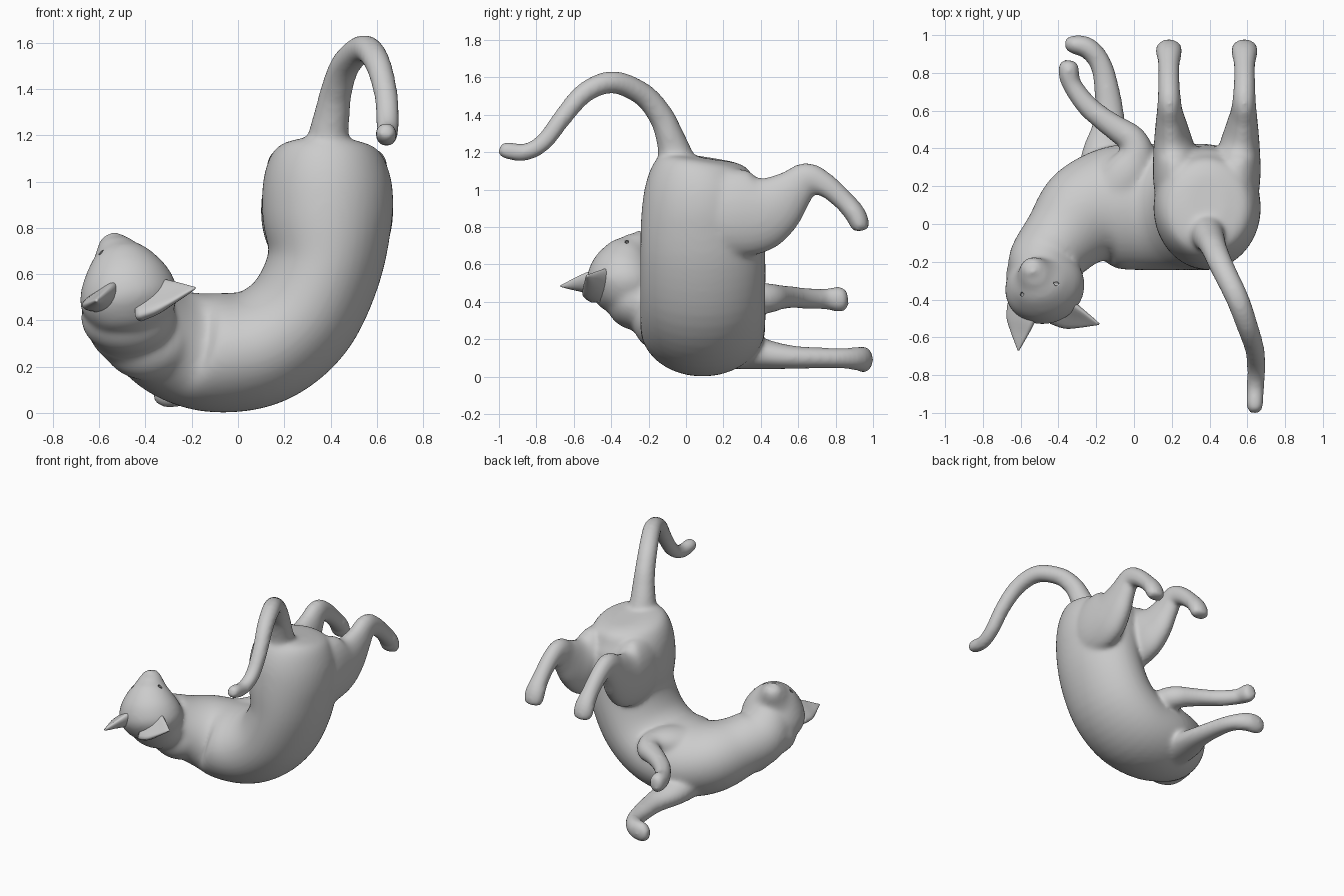
import bpy, bmesh, math
from mathutils import Vector, Matrix

X, Y, Z = Vector((1, 0, 0)), Vector((0, 1, 0)), Vector((0, 0, 1))


def smooth_path(rows, sub):
    """Catmull-Rom through rows of (x, y, z, half width, half depth)."""
    out = []
    for i in range(len(rows) - 1):
        p = [rows[max(0, min(len(rows) - 1, i + k))] for k in (-1, 0, 1, 2)]
        for s in range(sub):
            t = s / sub
            out.append([0.5 * (2 * b + (c - a) * t + (2 * a - 5 * b + 4 * c - d) * t * t
                               + (3 * b - a - 3 * c + d) * t ** 3) for a, b, c, d in zip(*p)])
    return out + [list(rows[-1])]


def tube(bm, rows, side, sub=4, seg=24, cup=0.0):
    """Sweep an ellipse along rows; width lies across side, depth along it."""
    pts = smooth_path(rows, sub)
    pos = [Vector(p[:3]) for p in pts]
    rings = []
    for i, p in enumerate(pts):
        t = (pos[min(i + 1, len(pos) - 1)] - pos[max(i - 1, 0)]).normalized()
        n = t.cross(side).normalized()
        b = n.cross(t)
        ring = []
        for k in range(seg):
            a = 2 * math.pi * k / seg
            bend = cup * p[3] * math.cos(a) ** 2
            ring.append(bm.verts.new(pos[i] + n * p[3] * math.cos(a) + b * (p[4] * math.sin(a) + bend)))
        rings.append(ring)
    for r0, r1 in zip(rings, rings[1:]):
        for k in range(seg):
            bm.faces.new((r0[k], r0[(k + 1) % seg], r1[(k + 1) % seg], r1[k]))
    bm.faces.new(rings[0])
    bm.faces.new(rings[-1])


def ball(bm, centre, frame, size):
    m = Matrix.Translation(centre) @ frame.to_4x4() @ Matrix.Diagonal((*size, 1))
    bmesh.ops.create_uvsphere(bm, u_segments=24, v_segments=16, radius=1, matrix=m)


def finish(name, bm):
    bmesh.ops.recalc_face_normals(bm, faces=bm.faces)
    me = bpy.data.meshes.new(name)
    bm.to_mesh(me)
    bm.free()
    for f in me.polygons:
        f.use_smooth = True
    ob = bpy.data.objects.new(name, me)
    bpy.context.collection.objects.link(ob)
    return ob


# Head frame: columns are head right, head up, face direction
face = Vector((-0.2, 0.15, 0.97)).normalized()
right = Vector((0.95, 0.3, 0.15))
right = (right - face * right.dot(face)).normalized()
up = right.cross(face)
frame = Matrix((right, up, face)).transposed()
head = Vector((-0.478, -0.33, 0.53))
local = lambda r, u, f: head + right * r + up * u + face * f

bm = bmesh.new()
# Torso and neck
tube(bm, [(.388, .115, 1.17, .1, .14), (.387, .11, 1.14, .215, .24), (.385, .09, 1.03, .272, .3),
          (.387, .085, .86, .283, .325), (.375, .09, .64, .25, .335), (.27, .09, .415, .25, .335),
          (.1, .09, .285, .255, .335), (-.1, .085, .26, .258, .328), (-.26, .04, .29, .24, .28),
          (-.385, -.08, .35, .205, .215), (-.475, -.2, .42, .195, .185), (-.485, -.3, .53, .15, .16)], Y, 5, 40)
# Nape
ball(bm, (-.475, -.27, .41), Matrix.Identity(3), (.205, .16, .16))
ball(bm, (-.39, -.14, .31), Matrix.Identity(3), (.2, .15, .17))
# Head and muzzle
tube(bm, [(*local(0, o, f), ru, rr) for f, o, rr, ru in
          [(-.19, 0, .07, .07), (-.15, 0, .155, .13), (-.06, 0, .212, .192), (.03, 0, .203, .188),
           (.11, -.015, .158, .148), (.17, -.04, .105, .1), (.225, -.062, .07, .07),
           (.262, -.064, .042, .035)]], right, 4, 32)
# Nose
ball(bm, local(0, -.04, .25), frame, (.026, .022, .022))
# Hind legs, mirrored about the hip centre
hind = [(.53, .02, .87, .2, .1), (.548, .22, .875, .235, .12), (.557, .38, .88, .222, .112),
        (.57, .48, .92, .172, .092), (.58, .575, 1.0, .117, .072), (.583, .65, 1.062, .085, .063),
        (.585, .75, 1.022, .065, .058), (.585, .84, .945, .057, .058), (.585, .905, .87, .057, .07),
        (.585, .93, .81, .052, .07), (.585, .935, .78, .038, .056)]
tube(bm, hind, X)
tube(bm, [(.77 - r[0], *r[1:]) for r in hind], X)
# Upper front leg
tube(bm, [(-.13, .12, .4, .15, .1), (-.04, .25, .42, .135, .1), (.01, .36, .42, .1, .09),
          (-.01, .445, .42, .08, .08), (-.085, .5, .425, .07, .067), (-.17, .56, .425, .062, .06),
          (-.255, .635, .42, .058, .057), (-.33, .74, .415, .052, .056), (-.345, .8, .415, .057, .068),
          (-.345, .845, .41, .052, .064), (-.343, .868, .41, .03, .037)], Z)
# Lower front leg
tube(bm, [(-.18, .12, .18, .14, .14), (-.16, .36, .13, .12, .092), (-.13, .55, .105, .083, .065),
          (-.15, .75, .1, .065, .056), (-.185, .865, .098, .058, .058), (-.25, .935, .095, .057, .068),
          (-.325, .95, .09, .05, .068), (-.365, .95, .09, .03, .037)], Z)
# Tail
tube(bm, [(.39, -.02, 1.06, .11, .11), (.392, -.06, 1.2, .09, .088), (.408, -.092, 1.3, .075, .077),
          (.427, -.137, 1.4, .068, .069), (.468, -.232, 1.51, .063, .065), (.545, -.39, 1.575, .061, .062),
          (.6, -.54, 1.52, .056, .058), (.638, -.66, 1.385, .051, .053), (.648, -.76, 1.255, .048, .051),
          (.643, -.86, 1.2, .047, .047), (.64, -.96, 1.21, .047, .047), (.64, -1.0, 1.217, .03, .03)], X)
body = finish("cat_body", bm)

# Fuse the body parts into one smooth skin
rm = body.modifiers.new("fuse", 'REMESH')
rm.mode, rm.voxel_size, rm.use_smooth_shade = 'VOXEL', 0.013, True
sm = body.modifiers.new("soften", 'SMOOTH')
sm.factor, sm.iterations = 0.5, 20

# Eye sockets
bm = bmesh.new()
for s in (-1, 1):
    tilt = frame @ Matrix.Rotation(s * 0.3, 3, 'Z')
    ball(bm, local(s * .074, .035, .155), tilt, (.036, .021, .03))
cutter = finish("eye_cutter", bm)
cutter.hide_render = True
cutter.hide_set(True)
cut = body.modifiers.new("eyes", 'BOOLEAN')
cut.operation, cut.object, cut.solver = 'DIFFERENCE', cutter, 'EXACT'


# Ears: flattened cupped cones
def ear(name, base, tip, width, half):
    base, tip = Vector(base), Vector(tip)
    axis = (tip - base).normalized()
    side = Vector(width).cross(axis).normalized()
    if side.dot(face) < 0:
        side = -side
    rows = [(*base.lerp(tip, t), half * w, .05 * d) for t, w, d in
            [(-.25, 1.0, 1.0), (.15, .95, .8), (.5, .62, .5), (.8, .27, .3), (1, .04, .1)]]
    bm = bmesh.new()
    tube(bm, rows, side, 3, 20, 0.25)
    finish(name, bm)


ear("right_ear", (-.37, -.45, .48), (-.185, -.53, .54), (.1, .1, .16), .11)
ear("left_ear", (-.585, -.48, .49), (-.612, -.67, .485), (.75, .1, .5), .092)
